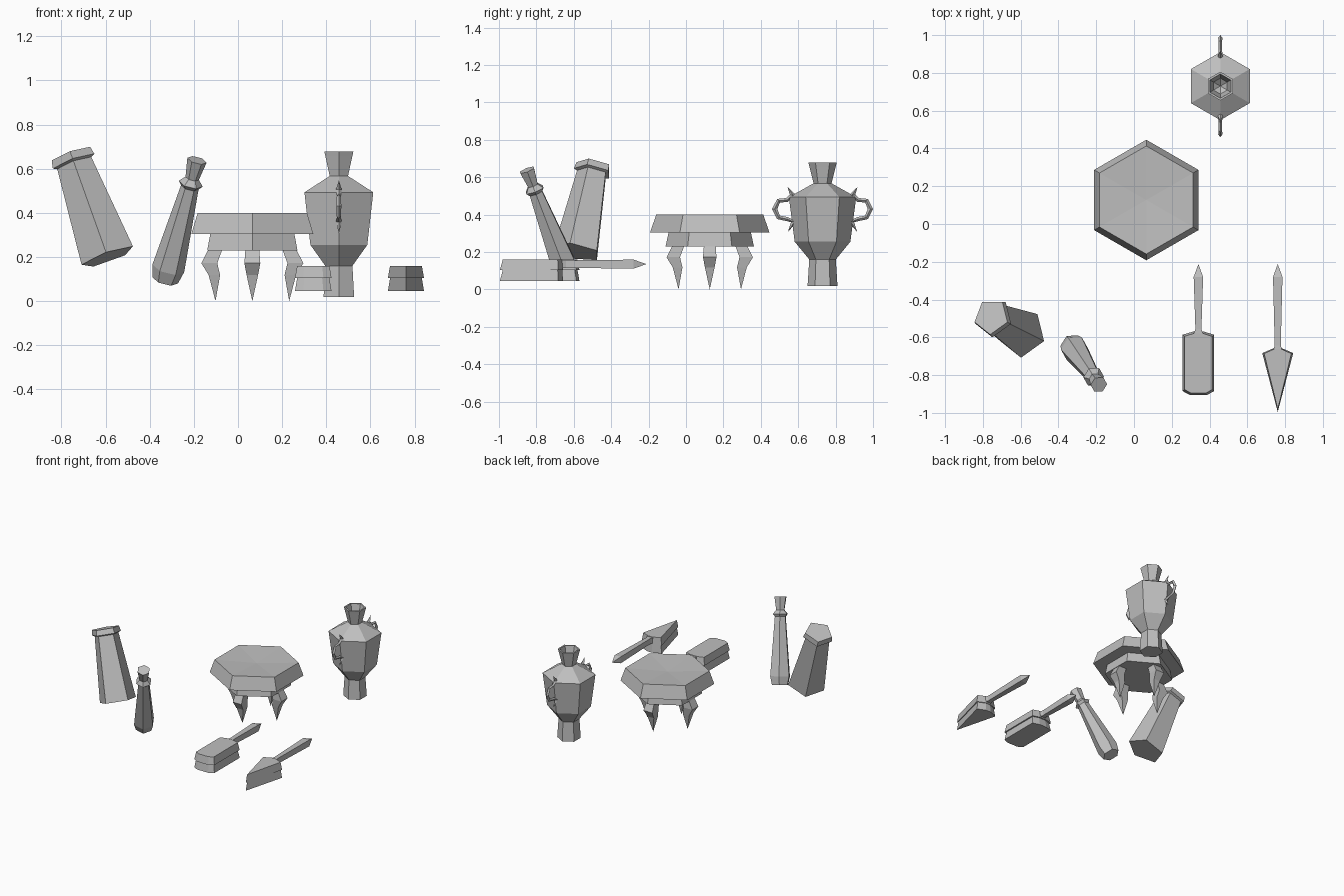
import bpy, bmesh, math
from mathutils import Vector

cube = bpy.data.objects.get("Cube")
if cube:
    bpy.data.objects.remove(cube, do_unlink=True)

grey = bpy.data.materials.new("clay_grey")
grey.use_nodes = True
grey.diffuse_color = (0.52, 0.52, 0.52, 1)
grey.node_tree.nodes["Principled BSDF"].inputs["Base Color"].default_value = (0.52, 0.52, 0.52, 1)


def loft(name, rings):
    """Skin a list of equal-length rings, capping both ends; collapsed rings become points."""
    bm = bmesh.new()
    loops = [[bm.verts.new(p) for p in ring] for ring in rings]
    n = len(loops[0])
    for a, b in zip(loops, loops[1:]):
        for i in range(n):
            j = (i + 1) % n
            bm.faces.new((a[i], a[j], b[j], b[i]))
    bm.faces.new(loops[0][::-1])
    bm.faces.new(loops[-1])
    bmesh.ops.remove_doubles(bm, verts=bm.verts, dist=0.0002)
    bmesh.ops.recalc_face_normals(bm, faces=bm.faces)
    mesh = bpy.data.meshes.new(name)
    bm.to_mesh(mesh)
    bm.free()
    mesh.materials.append(grey)
    obj = bpy.data.objects.new(name, mesh)
    bpy.context.collection.objects.link(obj)
    return obj


def lathe(name, profile, sides, phase, base, axis=(0, 0, 1)):
    """Faceted solid of revolution; profile is (radius, distance along axis)."""
    turn = Vector((0, 0, 1)).rotation_difference(Vector(axis))
    rings = []
    for r, s in profile:
        angles = [math.radians(phase + 360 * i / sides) for i in range(sides)]
        rings.append([Vector(base) + turn @ Vector((r * math.cos(a), r * math.sin(a), s))
                      for a in angles])
    return loft(name, rings)


# Table top with a shallow dish and a stepped apron
TABLE = Vector((0.065, 0.127, 0))
lathe("table_top", [(0.236, 0.23), (0.22, 0.305), (0.319, 0.305), (0.286, 0.4), (0, 0.385)],
      6, 30, TABLE)

# Four bent, pointed table legs: (reach, height, half width)
LEG = [(0.165, 0.24, 0.031), (0.195, 0.172, 0.036), (0.172, 0.118, 0.026), (0.167, 0, 0)]
for k, side in enumerate(("left", "back", "right", "front")):
    out = Vector((math.cos(k * math.pi / 2), math.sin(k * math.pi / 2), 0))
    across = Vector((-out.y, out.x, 0))
    loft("table_leg_" + side,
         [[TABLE + out * (r + w * u) + across * (w * v) + Vector((0, 0, z))
           for u, v in ((1, 1), (-1, 1), (-1, -1), (1, -1))] for r, z, w in LEG])

# Urn, with its mouth hollowed
URN = Vector((0.457, 0.73, 0))
lathe("urn_body", [(0.08, 0.018), (0.071, 0.16), (0.149, 0.255), (0.18, 0.493), (0.048, 0.567),
                   (0.07, 0.655), (0.076, 0.678), (0.064, 0.678), (0.042, 0.59), (0, 0.56)],
      6, 30, URN)

# Urn handles: (reach, height, half thickness) along a curled path
CURL = [(0.187, 0.547, 0.0), (0.158, 0.505, 0.017), (0.19, 0.478, 0.011), (0.235, 0.474, 0.012),
        (0.256, 0.43, 0.014), (0.235, 0.385, 0.012), (0.19, 0.376, 0.011), (0.152, 0.36, 0.017),
        (0.185, 0.308, 0.0)]
for sign, side in ((1, "back"), (-1, "front")):
    rings = []
    for i, (r, z, w) in enumerate(CURL):
        a, b = CURL[max(i - 1, 0)], CURL[min(i + 1, len(CURL) - 1)]
        along = Vector((0, sign * (b[0] - a[0]), b[1] - a[1])).normalized()
        normal = Vector((1, 0, 0)).cross(along)
        centre = URN + Vector((0, sign * r, z))
        rings.append([centre + normal * (w * u) + Vector((0.8 * w * v, 0, 0))
                      for u, v in ((1, 0), (0, 1), (-1, 0), (0, -1))])
    loft("urn_handle_" + side, rings)

# Large leaning five-sided jar with a flared rim
lathe("tall_jar", [(0.13, 0), (0.086, 0.455), (0.105, 0.463), (0.097, 0.5)],
      5, 52, (-0.59, -0.58, 0.2), (-0.33, 0.18, 0.925))

# Small leaning bottle with collar and flared mouth
lathe("small_bottle", [(0.06, 0), (0.074, 0.06), (0.041, 0.465), (0.056, 0.483), (0.031, 0.51),
                       (0.045, 0.6)],
      6, 0, (-0.33, -0.64, 0.095), (0.24, -0.35, 0.905))


def tool(name, x, outline, neck):
    """Two stacked tapering slabs from a mirrored half outline, plus a pointed grip."""
    full = outline + [(-u, v) for u, v in reversed(outline) if u > 0]
    mid = sum(v for u, v in full) / len(full)

    def slice_at(z, k):
        return [Vector((x + u * k, mid + (v - mid) * (1 - (1 - k) * 0.5), z)) for u, v in full]

    loft(name + "_blade", [slice_at(0.045, 1), slice_at(0.104, 0.88),
                           slice_at(0.104, 1), slice_at(0.16, 0.88)])
    # Grip stations: (y, half width, half height)
    grip = [(neck - 0.03, 0.03, 0.022), (neck + 0.015, 0.016, 0.02),
            (-0.28, 0.025, 0.024), (-0.212, 0, 0)]
    loft(name + "_grip", [[Vector((x + w * u, y, 0.135 + h * v))
                           for u, v in ((1, 1), (-1, 1), (-1, -1), (1, -1))]
                          for y, w, h in grip])


# Spade and pointed trowel
tool("spade", 0.341, [(0.03, -0.57), (0.083, -0.586), (0.083, -0.885), (0.046, -0.905)], -0.57)
tool("trowel", 0.761, [(0.02, -0.657), (0.082, -0.683), (0, -0.995)], -0.657)
